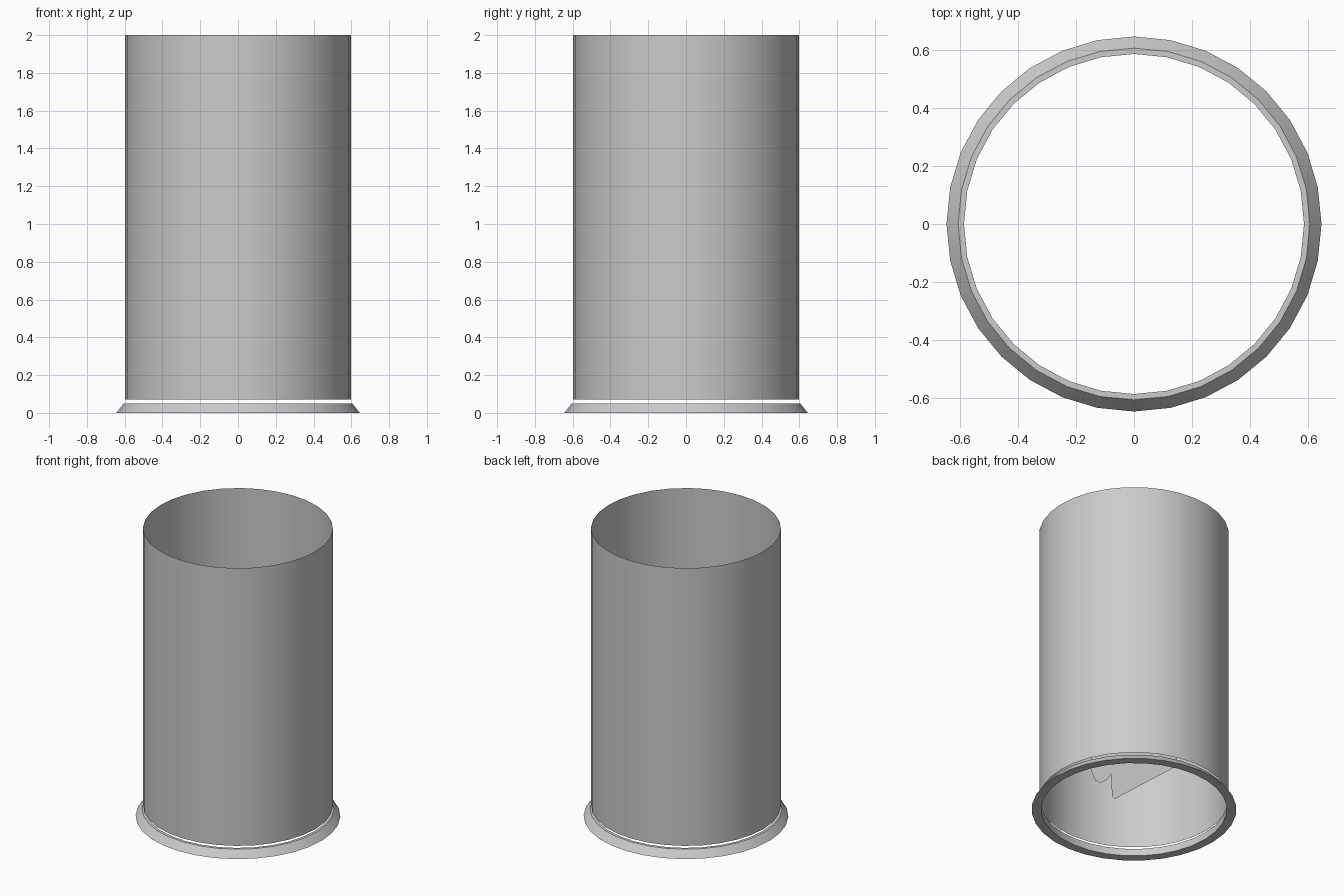
import bpy, bmesh, math

cube = bpy.data.objects.get("Cube")
if cube:
    bpy.data.objects.remove(cube, do_unlink=True)

SIDES = 32


def make_material(name, color):
    mat = bpy.data.materials.new(name)
    mat.use_nodes = True
    mat.diffuse_color = color
    mat.node_tree.nodes["Principled BSDF"].inputs["Base Color"].default_value = color
    return mat


def finish(name, bm, mat, smooth=True):
    mesh = bpy.data.meshes.new(name)
    bm.to_mesh(mesh)
    bm.free()
    obj = bpy.data.objects.new(name, mesh)
    bpy.context.collection.objects.link(obj)
    mesh.materials.append(mat)
    if smooth:
        bpy.ops.object.select_all(action='DESELECT')
        obj.select_set(True)
        bpy.context.view_layer.objects.active = obj
        bpy.ops.object.shade_smooth_by_angle(angle=math.radians(30))
    return obj


def lathe(name, profile, mat, closed=False):
    """Turn a (radius, height) profile around the z axis."""
    bm = bmesh.new()
    rings = []
    for radius, z in profile:
        angles = [math.tau * i / SIDES for i in range(SIDES)]
        rings.append([bm.verts.new((radius * math.cos(a), radius * math.sin(a), z))
                      for a in angles])
    pairs = list(zip(rings, rings[1:]))
    if closed:
        pairs.append((rings[-1], rings[0]))
    for low, high in pairs:
        for i in range(SIDES):
            j = (i + 1) % SIDES
            bm.faces.new((low[i], low[j], high[j], high[i]))
    return finish(name, bm, mat)


grey = make_material("grey", (0.6, 0.6, 0.6, 1))

# Sloped base ring
lathe("base_ring", [(0.645, 0), (0.605, 0.05), (0.585, 0.05), (0.585, 0)], grey, closed=True)

# Open thin-walled tube floating just above the ring
lathe("tube", [(0.598, 0.07), (0.598, 2)], grey)

# Flat upright panel inside the tube
outline = [(0.42, 0.13), (-0.19, 0.16), (-0.215, 0.19), (-0.225, 0.36), (-0.27, 0.33),
           (-0.33, 0.34), (-0.38, 0.38), (-0.42, 0.47), (-0.42, 1.2), (0.42, 1.2)]
bm = bmesh.new()
bm.faces.new([bm.verts.new((0, y, z)) for y, z in outline])
finish("inner_panel", bm, grey, smooth=False)
